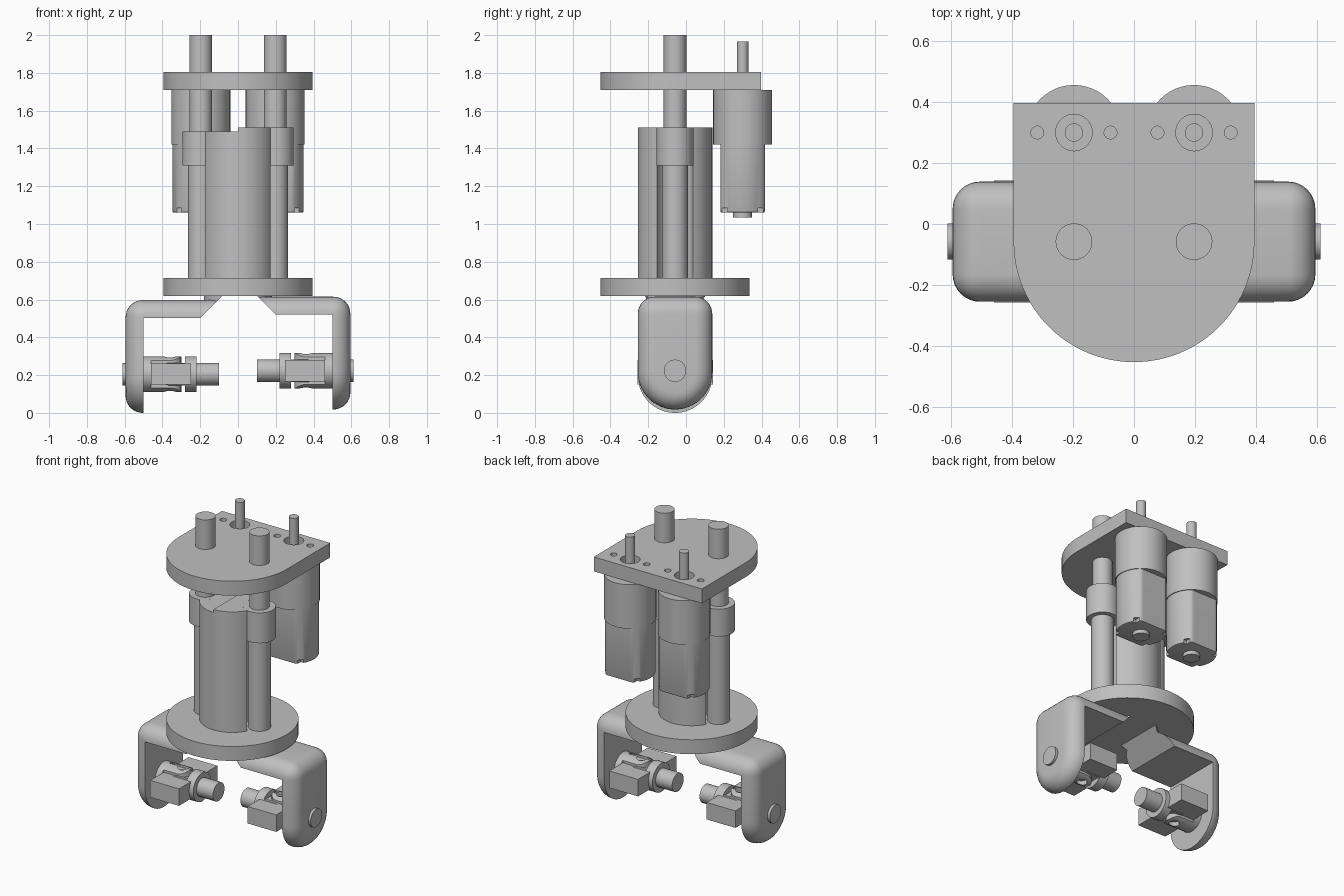
import bpy, bmesh, math
from mathutils import Vector

cube = bpy.data.objects.get("Cube")
if cube:
    bpy.data.objects.remove(cube, do_unlink=True)

GREY = (0.527, 0.527, 0.527, 1)
metal = bpy.data.materials.new("silver grey")
metal.use_nodes = True
metal.diffuse_color = GREY
metal.node_tree.nodes["Principled BSDF"].inputs["Base Color"].default_value = GREY

parts = []
AXIS_Y = -0.058      # depth of the main axis
ROD_X = 0.197        # sideways position of rods and motors
MOTOR_Y = 0.3


def circle(a, b, r, start=0, end=360, n=48):
    """Points along an arc; a full turn leaves out the repeated point."""
    count = n if end - start == 360 else n + 1
    angles = [math.radians(start + (end - start) * i / n) for i in range(count)]
    return [(a + r * math.cos(t), b + r * math.sin(t)) for t in angles]


def prism(name, pts, lo, hi, axis="Z", keep=True):
    """Extrude a flat outline along an axis."""
    place = {"X": lambda a, b, d: (d, a, b),
             "Y": lambda a, b, d: (a, d, b),
             "Z": lambda a, b, d: (a, b, d)}[axis]
    bm = bmesh.new()
    low = [bm.verts.new(place(a, b, lo)) for a, b in pts]
    high = [bm.verts.new(place(a, b, hi)) for a, b in pts]
    bm.faces.new(low)
    bm.faces.new(high)
    for i in range(len(pts)):
        j = (i + 1) % len(pts)
        bm.faces.new((low[i], low[j], high[j], high[i]))
    bmesh.ops.recalc_face_normals(bm, faces=bm.faces)
    mesh = bpy.data.meshes.new(name)
    bm.to_mesh(mesh)
    bm.free()
    mesh.materials.append(metal)
    obj = bpy.data.objects.new(name, mesh)
    bpy.context.collection.objects.link(obj)
    if keep:
        parts.append(obj)
    return obj


def rect(a0, a1, b0, b1):
    return [(a0, b0), (a1, b0), (a1, b1), (a0, b1)]


def combine(obj, other, operation="DIFFERENCE"):
    """Apply a boolean and throw the second solid away."""
    mod = obj.modifiers.new("cut", "BOOLEAN")
    mod.object, mod.operation, mod.solver = other, operation, "EXACT"
    bpy.context.view_layer.update()
    graph = bpy.context.evaluated_depsgraph_get()
    mesh = bpy.data.meshes.new_from_object(obj.evaluated_get(graph))
    obj.modifiers.clear()
    obj.data = mesh
    bpy.data.objects.remove(other, do_unlink=True)


def cut(obj, pts, lo, hi, axis="Z"):
    combine(obj, prism("cutter", pts, lo, hi, axis, keep=False))


# Round base and the top plate with its motor holes
prism("base_disc", circle(0, AXIS_Y, 0.395, n=96), 0.62, 0.715)
plate = prism("top_plate", circle(0, AXIS_Y, 0.395, 180, 360) + [(0.395, 0.397), (-0.395, 0.397)],
              1.71, 1.805)
for side in (-1, 1):
    for dx, r in ((0, 0.06), (-0.12, 0.021), (0.12, 0.021)):
        cut(plate, circle(side * ROD_X + dx, MOTOR_Y, r, n=32), 1.6, 1.9)

# Rods, sliding collars, half columns and motors on each side
for side, word, top in ((-1, "right", 1.49), (1, "left", 1.51)):
    x = side * ROD_X
    prism(word + "_shaft", circle(x, AXIS_Y, 0.06), 1.3, 2.0)
    prism(word + "_rod_sleeve", circle(x, AXIS_Y, 0.068), 0.71, 1.32)
    prism(word + "_collar", circle(x, AXIS_Y, 0.098), 1.31, top)
    start = 90 if side < 0 else -90
    column = prism(word + "_half_column", circle(0, AXIS_Y, 0.197, start, start + 180), 0.71, top)
    cut(column, circle(x, AXIS_Y, 0.0985), 0.6, 1.6)

    prism(word + "_gearbox", circle(x, MOTOR_Y, 0.156), 1.42, 1.71)
    prism(word + "_motor_shaft", circle(x, MOTOR_Y, 0.03, n=32), 1.7, 1.965)
    prism(word + "_motor_boss", circle(x, MOTOR_Y, 0.05, n=32), 1.035, 1.07)
    flats = [(a, max(MOTOR_Y - 0.118, min(MOTOR_Y + 0.118, b)))
             for a, b in circle(x, MOTOR_Y, 0.151, n=72)]
    motor = prism(word + "_motor", flats, 1.06, 1.43)
    bm = bmesh.new()
    bm.from_mesh(motor.data)
    rim = [e for e in bm.edges if all(v.co.z < 1.1 for v in e.verts)]
    bmesh.ops.bevel(bm, geom=rim, offset=0.008, segments=2, affect="EDGES", profile=0.5)
    bm.to_mesh(motor.data)
    bm.free()
    for dx in (-0.115, 0.115):
        for dy in (-0.1, 0.1):
            a, b = x + dx, MOTOR_Y + dy
            cut(motor, rect(a - 0.012, a + 0.012, b - 0.025, b + 0.025), 1.0, 1.085)


def yoke(name, base, hub, centre, prong_axis):
    """Fork along x: round hub with two rounded prongs about the joint centre."""
    r, z = 0.094, 0.205
    d = 1 if centre > hub else -1
    tip = centre + d * 0.06
    flat = 0 if prong_axis == "Z" else z       # middle of the prong's flat outline
    half = circle(centre, flat, 0.06, -90, 90, 24)
    outline = [(hub - d * 0.02, flat - 0.06)] + \
              [(centre + d * (a - centre), b) for a, b in half] + [(hub - d * 0.02, flat + 0.06)]
    mid = z if prong_axis == "Z" else 0
    fork = prism(name, circle(0, z, r), min(base, tip), max(base, tip), "X")
    shape = prism("shape", outline, mid - 0.12, mid + 0.12, prong_axis, keep=False)
    combine(fork, shape, "INTERSECT")
    gap = rect(*sorted((hub, tip + d * 0.05)), -0.056 + z - mid, 0.056 + z - mid)
    if prong_axis == "Z":
        gap = rect(*sorted((hub, tip + d * 0.05)), z - 0.056, z + 0.056)
        cut(fork, gap, -0.2, 0.2, "Y")
    else:
        gap = rect(*sorted((hub, tip + d * 0.05)), -0.056, 0.056)
        cut(fork, gap, 0, 0.4, "Z")
    cut(fork, circle(centre, flat, 0.032, n=32), mid - 0.2, mid + 0.2, prong_axis)
    prism(name + "_hub", circle(0, z, r), min(base, hub), max(base, hub), "X")


def arm(word, turn, lift):
    """Angled bracket with pin and universal joint, built on the -x side."""
    first = len(parts)
    w, top, outer, z = 0.197, 0.597, -0.595, 0.205
    outline = circle(0, 0.197, w, 180, 360, 32) + [(w, top), (-w, top)]
    bracket = prism(word + "_bracket", outline, outer, 0, "X")
    bm = bmesh.new()
    bm.from_mesh(bracket.data)
    # Round the outer face and the long upper edges
    soft = [e for e in bm.edges
            if all(v.co.x < outer + 0.001 for v in e.verts)
            or (all(v.co.z > top - 0.001 for v in e.verts)
                and abs(e.verts[0].co.y - e.verts[1].co.y) < 0.001)]
    bmesh.ops.bevel(bm, geom=soft, offset=0.09, segments=8, affect="EDGES",
                    profile=0.5, clamp_overlap=False)
    bm.to_mesh(bracket.data)
    bm.free()
    combine(bracket, prism("seat", circle(0, 0, 0.18), 0.55, 0.622, keep=False), "UNION")
    inside = [(-0.5, -0.1), (-0.5, 0.502), (-0.2, 0.502), (0, 0.702), (0.3, 0.702), (0.3, -0.1)]
    cut(bracket, inside, -0.4, 0.4, "Y")

    prism(word + "_pin", circle(0, z, 0.059), -0.612, -0.58, "X")
    yoke(word + "_outer_yoke", -0.505, -0.46, -0.36, "Z")
    yoke(word + "_inner_yoke", -0.22, -0.28, -0.36, "Y")
    prism(word + "_cross_block", rect(-0.4, -0.32, z - 0.04, z + 0.04), -0.04, 0.04, "Y")
    prism(word + "_cross_pin_a", circle(-0.36, z, 0.03, n=32), -0.065, 0.065, "Y")
    prism(word + "_cross_pin_b", circle(-0.36, 0, 0.03, n=32), z - 0.065, z + 0.065, "Z")
    prism(word + "_stub_shaft", circle(0, z, 0.06), -0.23, -0.1, "X")
    for obj in parts[first:]:
        obj.rotation_euler.z = turn
        obj.location = Vector((0, AXIS_Y, lift))


arm("right", 0, 0)
arm("left", math.pi, 0.018)

# Smooth the round surfaces and keep the edges crisp
bpy.ops.object.select_all(action="DESELECT")
for obj in parts:
    obj.select_set(True)
bpy.context.view_layer.objects.active = parts[0]
bpy.ops.object.shade_smooth_by_angle(angle=math.radians(30))
